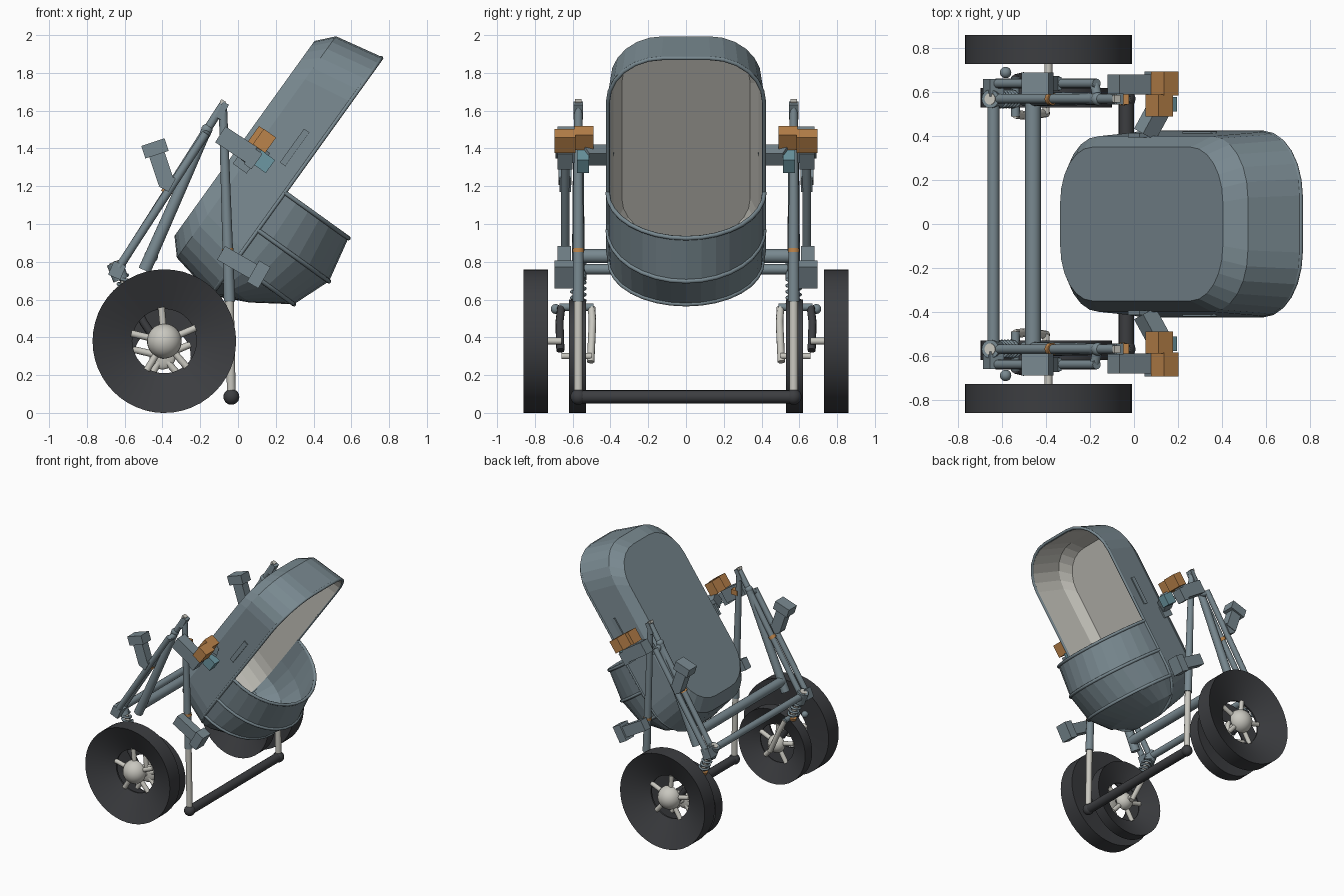
import bpy, bmesh, math
from mathutils import Vector, Matrix

cube = bpy.data.objects.get("Cube")
if cube:
    bpy.data.objects.remove(cube, do_unlink=True)


def material(name, rgb):
    m = bpy.data.materials.new(name)
    m.use_nodes = True
    m.diffuse_color = (*rgb, 1)
    m.node_tree.nodes["Principled BSDF"].inputs["Base Color"].default_value = (*rgb, 1)
    return m


BLUE = material("blue grey", (0.19, 0.25, 0.28))
DARK = material("dark rubber", (0.045, 0.047, 0.052))
LIGHT = material("pale grey", (0.58, 0.57, 0.52))
ORANGE = material("orange", (0.50, 0.23, 0.07))
TEAL = material("teal", (0.15, 0.31, 0.36))
TILT = 0.623  # lean of the cradle


def finish(name, bm, mats, smooth=False):
    bmesh.ops.recalc_face_normals(bm, faces=bm.faces)
    me = bpy.data.meshes.new(name)
    bm.to_mesh(me)
    bm.free()
    for m in mats:
        me.materials.append(m)
    ob = bpy.data.objects.new(name, me)
    bpy.context.collection.objects.link(ob)
    if smooth:
        bpy.ops.object.select_all(action="DESELECT")
        ob.select_set(True)
        bpy.context.view_layer.objects.active = ob
        bpy.ops.object.shade_smooth_by_angle(angle=0.6)
    return ob


def tube(name, a, b, r, mat, r2=None):
    a, b = Vector(a), Vector(b)
    bm = bmesh.new()
    bmesh.ops.create_cone(bm, cap_ends=True, segments=16, radius1=r,
                          radius2=r2 or r, depth=(b - a).length)
    turn = (b - a).to_track_quat("Z", "Y").to_matrix().to_4x4()
    bm.transform(Matrix.Translation((a + b) / 2) @ turn)
    return finish(name, bm, [mat], True)


def ball(name, c, r, mat):
    bm = bmesh.new()
    bmesh.ops.create_uvsphere(bm, u_segments=20, v_segments=12, radius=r)
    bm.transform(Matrix.Translation(c))
    return finish(name, bm, [mat], True)


def box(name, c, size, mat, angle=TILT, yaw=0):
    bm = bmesh.new()
    bmesh.ops.create_cube(bm, size=1)
    bm.transform(Matrix.Translation(c) @ Matrix.Rotation(yaw, 4, "Z")
                 @ Matrix.Rotation(angle, 4, "Y") @ Matrix.Diagonal((*size, 1)))
    return finish(name, bm, [mat])


def wire(name, pts, r, mat, closed=False):
    cu = bpy.data.curves.new(name, "CURVE")
    cu.dimensions = "3D"
    cu.bevel_depth, cu.bevel_resolution, cu.use_fill_caps = r, 2, True
    sp = cu.splines.new("POLY")
    sp.points.add(len(pts) - 1)
    for p, q in zip(sp.points, pts):
        p.co = (*q, 1)
    sp.use_cyclic_u = closed
    cu.materials.append(mat)
    ob = bpy.data.objects.new(name, cu)
    bpy.context.collection.objects.link(ob)


def cradle(u, y, n):
    """u runs up along the leaning cradle, n out of its opening."""
    c, s = math.cos(TILT), math.sin(TILT)
    return Vector((u * s + n * c, y, u * c - n * s))


def rounded(half_u, half_y, r, n):
    pts = []
    for k, (su, sy) in enumerate(((1, 1), (-1, 1), (-1, -1), (1, -1))):
        for i in range(7):
            a = math.pi / 2 * (k + i / 6)
            pts.append(cradle(1.2 + su * (half_u - r) + r * math.cos(a),
                              sy * (half_y - r) + r * math.sin(a), n))
    return pts


def loft(bm, rings, closed=True):
    rows = [[bm.verts.new(p) for p in ring] for ring in rings]
    for j, (a, b) in enumerate(zip(rows, rows[1:])):
        for i in range(len(a) - (not closed)):
            k = (i + 1) % len(a)
            bm.faces.new((a[i], a[k], b[k], b[i])).material_index = j
    return rows


# Cradle shell: outer wall, lip and pale lining
bm = bmesh.new()
rows = loft(bm, [rounded(0.635, 0.35, 0.25, -0.82), rounded(0.722, 0.40, 0.28, -0.742),
                 rounded(0.775, 0.42, 0.29, -0.48), rounded(0.755, 0.403, 0.275, -0.48),
                 rounded(0.70, 0.385, 0.27, -0.73), rounded(0.625, 0.34, 0.25, -0.80)])
for f in bm.faces:
    f.material_index = int(f.material_index > 2)
bm.faces.new(rows[0])
bm.faces.new(rows[-1]).material_index = 1
finish("cradle_shell", bm, [BLUE, LIGHT])
wire("cradle_rim", rounded(0.768, 0.414, 0.29, -0.48), 0.011, BLUE, True)


# Foot hood: half-elliptical sections across the lower half of the opening
def hood_section(u, w, d):
    return [cradle(u, w * math.cos(math.pi * i / 16), -0.48 + d * math.sin(math.pi * i / 16))
            for i in range(17)]


sections = [hood_section(*v) for v in ((1.092, 0.415, 0.415), (0.847, 0.415, 0.465),
                                       (0.64, 0.405, 0.385), (0.511, 0.335, 0.19),
                                       (0.425, 0.15, 0.01))]
bm = bmesh.new()
loft(bm, sections, False)
for f in bm.faces:
    f.material_index = 0
hood = finish("foot_hood", bm, [BLUE])
hood.modifiers.new("thickness", "SOLIDIFY").thickness = 0.012
for i in range(3):
    wire(f"hood_rib_{i + 1}", sections[i], 0.012, BLUE)


# Wheels: tyre dished on the side facing out, domed hub and five spokes
def wheel(name, x, z, y, R, hole, width, hub, out):
    h = width / 2
    yc = y - out * h * 0.5
    profile = [(R, h), (hole, -h * 0.5), (hole, -h * 0.7), (R, -h), (R, h)]
    rings = []
    for r, dy in profile:
        rings.append([(x + r * math.cos(t * math.tau / 48), y + out * dy,
                       z + r * math.sin(t * math.tau / 48)) for t in range(48)])
    bm = bmesh.new()
    loft(bm, rings)
    bmesh.ops.remove_doubles(bm, verts=bm.verts, dist=1e-5)
    for f in bm.faces:
        f.material_index = 0
    finish(name + "_tyre", bm, [DARK], True)
    bm = bmesh.new()
    bmesh.ops.create_uvsphere(bm, u_segments=24, v_segments=16, radius=hub)
    for v in bm.verts:
        if v.co.y * out < 0:
            v.co.y *= 0.3
    bm.transform(Matrix.Translation((x, yc, z)))
    finish(name + "_hub", bm, [LIGHT], True)
    for k in range(5):
        a = 0.4 + k * math.tau / 5
        tube(f"{name}_spoke_{k + 1}", (x, yc, z),
             (x + (hole + 0.01) * math.cos(a), yc, z + (hole + 0.01) * math.sin(a)), 0.018, LIGHT)


# Clamp: a stem with a wider block at its end, pointing along angle
def clamp(name, x, y, z, angle, length):
    d = Vector((math.cos(angle), 0, -math.sin(angle)))
    c = Vector((x, y, z))
    box(name + "_stem", c, (length, 0.07, 0.085), BLUE, angle)
    box(name + "_head", c + d * length / 2, (0.07, 0.1, 0.13), BLUE, angle)


for side, s in (("front", -1), ("back", 1)):
    y, yo = 0.57 * s, 0.64 * s
    wheel(side + "_outer_wheel", -0.39, 0.38, 0.795 * s, 0.38, 0.17, 0.13, 0.092, s)
    wheel(side + "_inner_wheel", -0.40, 0.30, 0.575 * s, 0.30, 0.15, 0.09, 0.07, -s)
    tube(side + "_axle", (-0.39, 0.66 * s, 0.38), (-0.39, 0.78 * s, 0.38), 0.018, LIGHT)

    # Front leg with pale lower tube
    tube(side + "_leg_upper", (-0.045, y, 0.59), (-0.08, y, 1.62), 0.03, BLUE, 0.022)
    tube(side + "_leg_lower", (-0.035, y, 0.08), (-0.045, y, 0.6), 0.023, LIGHT)
    tube(side + "_leg_ring", (-0.053, y, 0.85), (-0.055, y, 0.87), 0.031, ORANGE)
    box(side + "_leg_bracket", (-0.05, y, 1.45), (0.055, 0.05, 0.04), ORANGE, 0)
    ball(side + "_foot", (-0.035, y, 0.085), 0.042, DARK)
    box(side + "_apex", (-0.085, y, 1.60), (0.035, 0.05, 0.09), BLUE, 0.5)
    box(side + "_apex_tip", (-0.08, y, 1.645), (0.03, 0.035, 0.02), LIGHT, 0.5)

    # Rear leg with inner and outer struts
    tube(side + "_rear_leg_top", (-0.08, y, 1.63), (-0.17, y, 1.49), 0.022, BLUE)
    ball(side + "_rear_leg_joint", (-0.165, y, 1.5), 0.03, BLUE)
    tube(side + "_rear_leg", (-0.165, y, 1.5), (-0.495, y, 0.755), 0.027, BLUE, 0.034)
    tube(side + "_inner_strut", (-0.165, y, 1.5), (-0.635, y, 0.76), 0.022, BLUE)
    tube(side + "_inner_strut_ring", (-0.37, y, 1.18), (-0.385, y, 1.16), 0.028, ORANGE)
    tube(side + "_strut_link", (-0.165, y, 1.48), (-0.18, yo, 1.46), 0.022, BLUE)
    tube(side + "_strut", (-0.17, yo, 1.48), (-0.63, yo, 0.77), 0.022, BLUE)

    # Spring and fork down to the inner wheel
    tube(side + "_spring_cup", (-0.655, y, 0.795), (-0.62, y, 0.705), 0.042, BLUE)
    tube(side + "_spring_cap", (-0.657, y, 0.80), (-0.653, y, 0.79), 0.026, LIGHT)
    box(side + "_strut_foot", (-0.64, 0.62 * s, 0.755), (0.07, 0.08, 0.08), BLUE, 0.4)
    tube(side + "_spring_core", (-0.63, y, 0.76), (-0.55, y, 0.56), 0.018, LIGHT)
    tube(side + "_spring_seat", (-0.555, y, 0.57), (-0.545, y, 0.545), 0.036, ORANGE)
    coil = []
    for i in range(61):
        t, a = i / 60, i / 60 * 5 * math.tau
        coil.append((-0.62 + 0.07 * t + 0.035 * math.cos(a), y + 0.035 * math.sin(a),
                     0.73 - 0.16 * t))
    wire(side + "_spring", coil, 0.009, BLUE)
    tube(side + "_fork_bridge", (-0.54, 0.49 * s, 0.56), (-0.54, 0.67 * s, 0.56), 0.02, BLUE)
    wire(side + "_fork_inner", [(-0.54, 0.5 * s, 0.56), (-0.50, 0.495 * s, 0.48),
                                (-0.40, 0.505 * s, 0.27)], 0.02, LIGHT)
    wire(side + "_fork_outer", [(-0.54, 0.66 * s, 0.56), (-0.50, 0.67 * s, 0.48),
                                (-0.40, 0.665 * s, 0.33)], 0.022, DARK)
    tube(side + "_fork_axle", (-0.40, 0.50 * s, 0.3), (-0.40, 0.66 * s, 0.3), 0.016, LIGHT)
    ball(side + "_fork_knob", (-0.585, 0.69 * s, 0.55), 0.026, BLUE)

    # Clamps on strut and leg
    clamp(side + "_strut_clamp", -0.41, yo, 1.31, -1.89, 0.19)
    box(side + "_strut_clamp_foot", (-0.375, yo, 1.22), (0.06, 0.06, 0.08), BLUE, 0.5)
    clamp(side + "_leg_clamp", 0.01, 0.645 * s, 0.79, 0.52, 0.23)

    # Pivot arm carrying the cradle
    box(side + "_pivot_box", (-0.01, 0.635 * s, 1.42), (0.20, 0.09, 0.10), BLUE, 0.58)
    box(side + "_pivot_end", (0.08, 0.64 * s, 1.345), (0.05, 0.08, 0.10), BLUE)
    box(side + "_orange_outer", (0.14, 0.64 * s, 1.44), (0.08, 0.11, 0.10), ORANGE)
    box(side + "_orange_inner", (0.115, 0.54 * s, 1.455), (0.08, 0.10, 0.10), ORANGE)
    box(side + "_teal_block", (0.135, 0.545 * s, 1.33), (0.09, 0.065, 0.085), TEAL)
    box(side + "_cradle_arm", (0.085, 0.473 * s, 1.365), (0.08, 0.15, 0.08), BLUE, TILT, -0.5 * s)
    box(side + "_arm_plate", (0.035, 0.405 * s, 1.33), (0.09, 0.02, 0.09), BLUE)
    box(side + "_side_slot", (0.30, 0.412 * s, 1.405), (0.035, 0.02, 0.22), BLUE)

# Cross bars
tube("foot_bar", (-0.035, -0.55, 0.085), (-0.035, 0.55, 0.085), 0.035, DARK)
tube("rear_bar_low", (-0.64, -0.57, 0.76), (-0.64, 0.57, 0.76), 0.027, BLUE)
tube("rear_bar_high", (-0.46, -0.57, 0.83), (-0.46, 0.57, 0.83), 0.037, BLUE)
